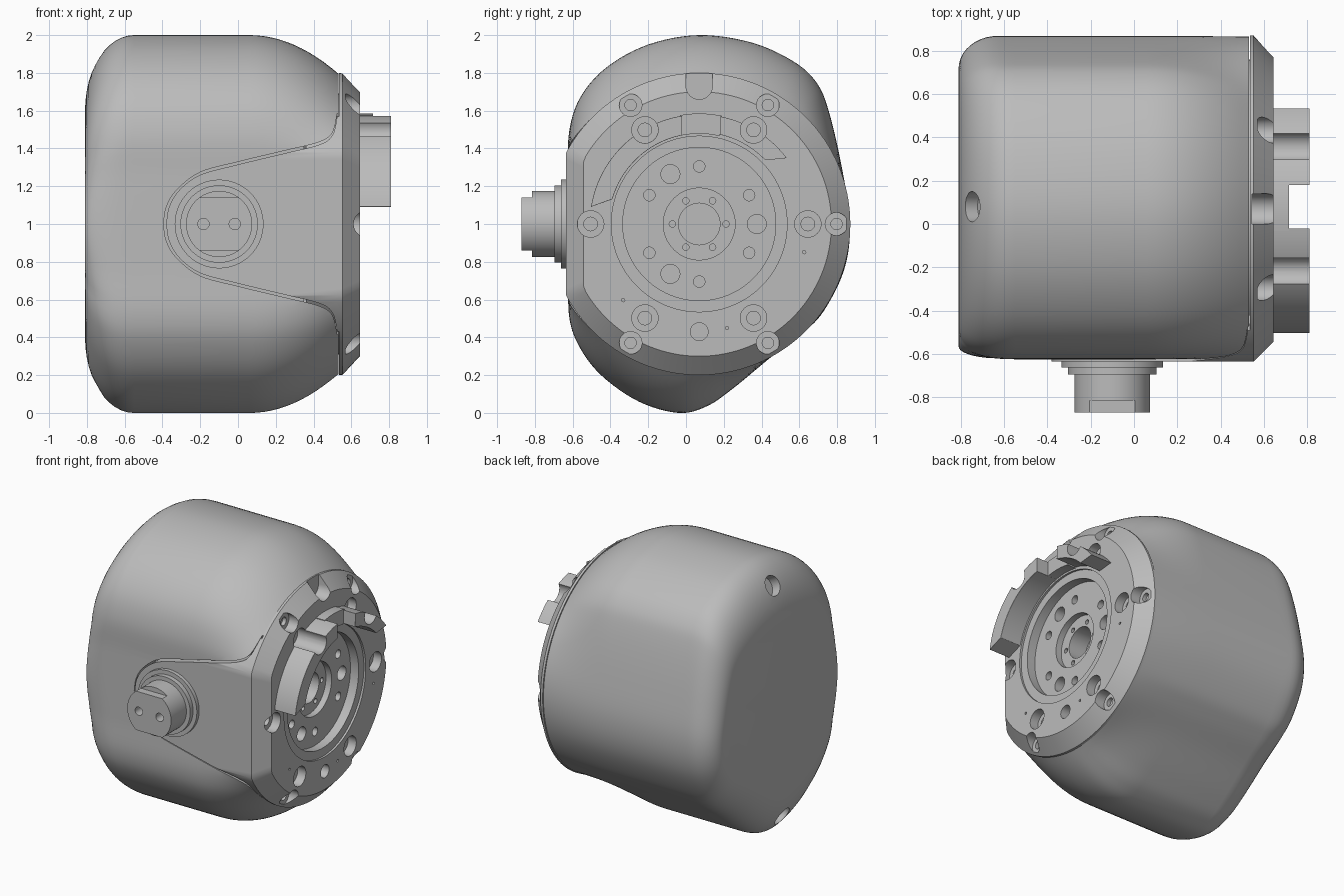
import bpy, bmesh
from math import sin, cos, pi, radians, sqrt
from mathutils import Vector

if "Cube" in bpy.data.objects:
    bpy.data.objects.remove(bpy.data.objects["Cube"])

grey = bpy.data.materials.new("machined grey")
grey.use_nodes = True
grey.diffuse_color = (0.5, 0.5, 0.5, 1)
grey.node_tree.nodes["Principled BSDF"].inputs["Base Color"].default_value = (0.5, 0.5, 0.5, 1)

CY, CZ = 0.07, 1.0      # axis of the round flange
FACE = 0.645            # x of the flange face
X = (1, 0, 0)


def loft(name, shells):
    """Bridge each list of rings into a closed capped shell."""
    bm = bmesh.new()
    for rings in shells:
        vr = [[bm.verts.new(p) for p in r] for r in rings]
        n = len(vr[0])
        for a, b in zip(vr, vr[1:]):
            for i in range(n):
                j = (i + 1) % n
                bm.faces.new((a[i], a[j], b[j], b[i]))
        bm.faces.new(vr[0])
        bm.faces.new(vr[-1])
    bmesh.ops.recalc_face_normals(bm, faces=bm.faces)
    me = bpy.data.meshes.new(name)
    bm.to_mesh(me)
    bm.free()
    me.materials.append(grey)
    ob = bpy.data.objects.new(name, me)
    bpy.context.collection.objects.link(ob)
    return ob


def lathe(profile, origin, axis, n=32):
    """Rings of (radius, distance along axis) around an axis."""
    q = Vector(axis).to_track_quat('Z', 'Y')
    return [[Vector(origin) + q @ Vector((r * cos(2 * pi * i / n), r * sin(2 * pi * i / n), d))
             for i in range(n)] for r, d in profile]


def activate(ob):
    bpy.ops.object.select_all(action='DESELECT')
    ob.select_set(True)
    bpy.context.view_layer.objects.active = ob


def boolean(ob, tool, op='DIFFERENCE'):
    tool.hide_render = True
    m = ob.modifiers.new("cut", 'BOOLEAN')
    m.operation, m.object, m.solver = op, tool, 'EXACT'
    activate(ob)
    bpy.ops.object.modifier_apply(modifier=m.name)
    bpy.data.objects.remove(tool)


def finish(ob, angle=30):
    activate(ob)
    bpy.ops.object.shade_smooth_by_angle(angle=radians(angle))


def smooth(pts, steps, closed):
    """Catmull-Rom curve through 2D points."""
    n, out = len(pts), []
    get = lambda i: Vector(pts[i % n] if closed else pts[max(0, min(n - 1, i))])
    for i in range(n if closed else n - 1):
        a, b, c, d = (get(i + k) for k in (-1, 0, 1, 2))
        for s in range(steps):
            t = s / steps
            out.append(0.5 * (2 * b + (c - a) * t + (2 * a - 5 * b + 4 * c - d) * t * t
                              + (3 * b - a - 3 * c + d) * t ** 3))
    return out if closed else out + [get(n - 1)]


def clipped(x, r, ymin, n=128):
    """Circle about the flange axis with a flat on the front side."""
    return [(x, max(CY + r * cos(2 * pi * i / n), ymin), CZ + r * sin(2 * pi * i / n))
            for i in range(n)]


def polar(r, deg, x=0.0):
    return (x, CY + r * cos(radians(deg)), CZ + r * sin(radians(deg)))


# Housing: rounded left end, straight middle, blending to a circle at the flange
outline = smooth([(-.62, 1), (-.62, 1.25), (-.62, 1.48), (-.56, 1.67), (-.42, 1.83), (-.2, 1.95),
                  (.07, 2), (.35, 1.96), (.57, 1.86), (.69, 1.75), (.755, 1.6), (.825, 1.3),
                  (.868, 1), (.838, .76), (.73, .54), (.62, .425), (.45, .295), (.25, .13),
                  (.11, .035), (-.04, 0), (-.25, .06), (-.45, .2), (-.57, .36), (-.62, .52),
                  (-.62, .75)], 6, True)


def end_ring(a):
    """Section of the rounded left end; tighter corners in depth than in height."""
    x = .26 * sin(a)
    kz = 1 - cos(a)
    u = max(0, (x - .08) / .18)
    ky = 1 - sqrt(max(0, 1 - u * u))
    ring = []
    for y, z in outline:
        inset = .19 * ky if y > CY else .08 * ky + .12 * kz * min(1, ((z - 1) / .45) ** 2)
        ring.append((-.55 - x, CY + (y - CY) * (1 - inset), 1 + (z - 1) * (1 - .4 * kz)))
    return ring


def to_circle(x, t, shrink=1.0):
    """Section blended towards the flange circle."""
    ring, centre = [], Vector((CY, CZ))
    for p in outline:
        c = centre + (p - centre).normalized() * .795
        c.x = max(c.x, -.62)
        m = centre + (p.lerp(c, t) - centre) * shrink
        ring.append((x, m.x, m.y))
    return ring


rings = [end_ring(pi / 2 * i / 12) for i in range(12, -1, -1)]
rings += [to_circle(.06 + .472 * i / 12, (i / 12) ** 2) for i in range(13)]
rings += [to_circle(.532, 1, .95), to_circle(.35, 1, .9)]
housing = loft("housing", [rings])

# Screw recesses on the rounded left end
boolean(housing, loft("end_recess_tool", [
    lathe([(.07, -.07), (.07, .15)], (-.75, .08, 1.855), (-.88, 0, .48)),
    lathe([(.07, -.07), (.07, .15)], (-.75, -.03, .145), (-.88, 0, -.48))]))


# Front tongue shape, mirrored about mid height
def tongue(gap, y0, y1, xend):
    half = smooth([(-.38 - gap, 0), (-.365 - gap, .09), (-.31 - gap, .18), (-.2, .26 + gap),
                   (0, .315 + gap), (.25, .375 + gap), (.43, .42 + gap), (.5, .47 + gap),
                   (.525, .57 + gap)], 6, False) + [Vector((xend, .57 + gap))]
    pts = [(p.x, 1 + p.y) for p in half] + [(p.x, 1 - p.y) for p in reversed(half[1:])]
    return [[(x, y, z) for x, z in pts] for y in (y0, y1)]


boolean(housing, loft("tongue_pocket_tool", [tongue(.014, -1, -.47, .6)]))
finish(housing, 35)
plate = loft("front_tongue", [tongue(0, -.9, -.42, .542)])
boolean(plate, loft("tongue_trim_tool", [[clipped(-.6, .8, -.635), clipped(.7, .8, -.635)]]),
        'INTERSECT')
finish(plate)

# Flange with chamfered rim
flange = loft("flange", [[clipped(.36, .69, -.545), clipped(.535, .69, -.545),
                          clipped(.535, .8, -.635), clipped(.552, .8, -.635),
                          clipped(FACE, .7, -.542)]])
# Stepped central recess, hub and bore
boolean(flange, loft("recess_tool", [lathe(
    [(.11, .38), (.11, .52), (.19, .52), (.19, .565), (.405, .565), (.405, .63),
     (.465, .63), (.465, .8)], (0, CY, CZ), X, 96)]))

# Bolt circles
holes = [lathe([(.047, .42), (.047, .8)], polar(.57, 270), X)]
for a in (0, 60, 120, 240, 300):
    holes.append(lathe([(.03, .542), (.03, .57), (.06, .57), (.06, .8)], polar(.727, a), X))
for a in range(0, 360, 60):
    holes.append(lathe([(.036, .46), (.036, .58), (.07, .58), (.07, .8)], polar(.575, a), X))
    holes.append(lathe([(.03, .46), (.03, .8)], polar(.305, a + 30), X))
    holes.append(lathe([(.017, .47), (.017, .8)], polar(.142, a), X, 16))
    if a % 120 == 0:
        holes.append(lathe([(.05, .46), (.05, .8)], polar(.305, a), X))
for a, r in ((-15, .575), (-75, .57), (225, .57)):
    holes.append(lathe([(.009, .6), (.009, .8)], polar(r, a), X, 12))
# Open slot at the top of the rim
slot = lathe([(.07, .545), (.07, .8)], polar(.73, 90), X)
holes.append([[(p.x, p.y, p.z + (.1 if p.z > CZ + .731 else 0)) for p in r] for r in slot])
boolean(flange, loft("bolt_hole_tool", holes))
finish(flange)


# Raised arc lugs on the flange face; inner and outer edges each have their own angles
def arc(inner, outer, r0, r1, x0, x1, n=28):
    rings = []
    for i in range(n + 1):
        a, b = (s[0] + (s[1] - s[0]) * i / n for s in (inner, outer))
        rings.append([polar(r0, a, x0), polar(r1, b, x0), polar(r1, b, x1), polar(r0, a, x1)])
    return rings


for name, inner, outer, r0, hole in (("front_lug", (101, 164), (99, 171), .478, 120),
                                     ("back_lug", (77, 44), (79, 37), .486, 60)):
    lug = loft(name, [arc(inner, outer, r0, .58, FACE - .02, .81)])
    boolean(lug, loft("lug_notch_tool", [lathe([(.07, .5), (.07, .9)], polar(.575, hole), X)]))
    bev = lug.modifiers.new("edge", 'BEVEL')
    bev.width, bev.segments, bev.limit_method = .008, 2, 'ANGLE'
    bev.angle_limit = radians(50)
    finish(lug)
finish(loft("lug_bridge", [arc((77, 101), (78, 100), .478, .585, FACE - .02, .715, 8)]))

# Stepped front connector with a two-sided flat and two pin holes
base = Vector((-.1, 0, 1))
connector = loft("connector", [lathe([(.235, .5), (.235, .662), (.205, .662), (.205, .695),
                                      (.175, .695), (.175, .87)], base, (0, -1, 0), 64)])
flats = []
for s in (-1, 1):
    flats.append([[(x, y, 1 + s * z) for x, z in ((-.4, .14), (.2, .14), (.2, .3), (-.4, .3))]
                  for y in (-.95, -.815)])
for dx in (-.083, .083):
    flats.append(lathe([(.03, .8), (.03, .95)], base + Vector((dx, 0, 0)), (0, -1, 0), 24))
boolean(connector, loft("connector_tool", flats))
finish(connector)
